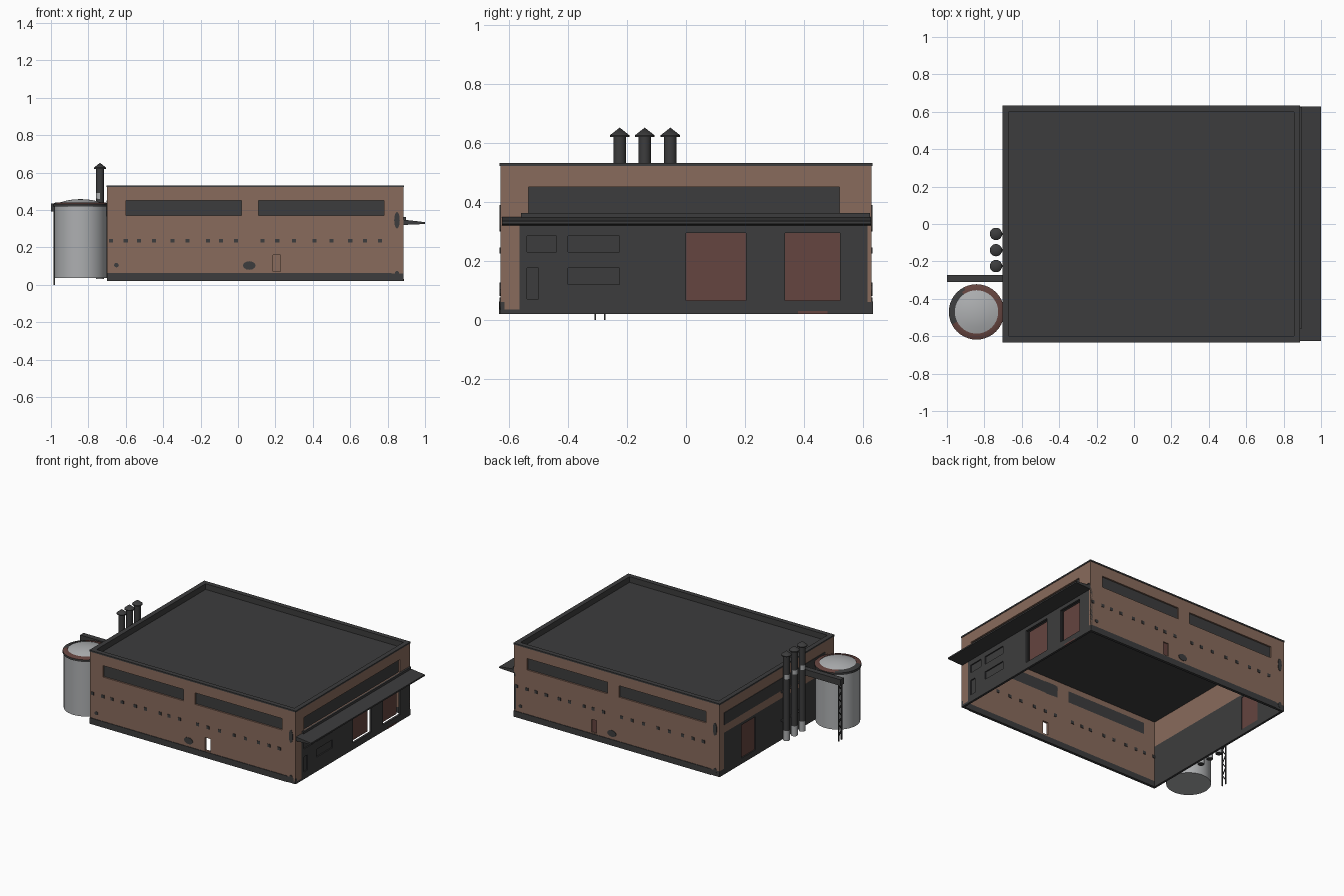
import bpy, bmesh, math
from mathutils import Matrix, Vector

if "Cube" in bpy.data.objects:
    bpy.data.objects.remove(bpy.data.objects["Cube"])


def material(name, r, g, b):
    m = bpy.data.materials.new(name)
    m.diffuse_color = (r, g, b, 1)
    m.use_nodes = True
    m.node_tree.nodes["Principled BSDF"].inputs["Base Color"].default_value = m.diffuse_color
    return m


BRICK = material("brown_brick", 0.25, 0.147, 0.107)
DARK = material("dark_metal", 0.046, 0.046, 0.047)
RUST = material("rusty_red", 0.13, 0.058, 0.05)
STEEL = material("pale_steel", 0.42, 0.43, 0.44)

X0, X1, Y, Z0, Z1 = -0.70, 0.885, 0.63, 0.02, 0.53


# Wall frames: local x runs along the wall, local y is up, local z is outward
def frame(u, out, origin):
    m = Matrix((u, (0, 0, 1), out)).transposed().to_4x4()
    m.translation = Vector(origin)
    return m


FRONT = frame((1, 0, 0), (0, -1, 0), (0, -Y, 0))
BACK = frame((-1, 0, 0), (0, 1, 0), (X0 + X1, Y, 0))
RIGHT = frame((0, 1, 0), (1, 0, 0), (X1, 0, 0))
LEFT = frame((0, -1, 0), (-1, 0, 0), (X0, 0, 0))
WORLD = Matrix.Identity(4)


def finish(bm, name, mats, m=WORLD):
    bm.transform(m)
    me = bpy.data.meshes.new(name)
    bm.to_mesh(me)
    bm.free()
    for k in mats:
        me.materials.append(k)
    ob = bpy.data.objects.new(name, me)
    bpy.context.collection.objects.link(ob)
    return ob


def box(name, a0, a1, b0, b1, c0, c1, mat, m=WORLD):
    bm = bmesh.new()
    bmesh.ops.create_cube(bm, size=1)
    for v in bm.verts:
        v.co = Vector(((a0 + a1) / 2 + v.co.x * (a1 - a0),
                       (b0 + b1) / 2 + v.co.y * (b1 - b0),
                       (c0 + c1) / 2 + v.co.z * (c1 - c0)))
    return finish(bm, name, [mat], m)


def lathe(name, profile, x, y, mats, n=32, rule=None, smooth=True):
    bm = bmesh.new()
    vs = [bm.verts.new((r, 0, z)) for r, z in profile]
    es = [bm.edges.new(p) for p in zip(vs, vs[1:])]
    bmesh.ops.spin(bm, geom=vs + es, axis=(0, 0, 1), cent=(0, 0, 0),
                   angle=2 * math.pi, steps=n, use_duplicate=False)
    bmesh.ops.remove_doubles(bm, verts=bm.verts, dist=1e-5)
    bmesh.ops.recalc_face_normals(bm, faces=bm.faces)
    for f in bm.faces:
        c = f.calc_center_median()
        f.smooth = smooth
        if rule:
            f.material_index = rule(c)
    for e in bm.edges:
        if len(e.link_faces) == 2 and e.calc_face_angle(0) > 0.6:
            e.smooth = False
    return finish(bm, name, mats, Matrix.Translation((x, y, 0)))


def disc(name, u, v, ru, rv, m):
    bm = bmesh.new()
    bmesh.ops.create_cone(bm, cap_ends=True, segments=12, radius1=1, radius2=1, depth=1)
    bmesh.ops.scale(bm, vec=(ru, rv, 0.006), verts=bm.verts)
    bmesh.ops.translate(bm, vec=(u, v, 0), verts=bm.verts)
    return finish(bm, name, [DARK], m)


# Wall as a grid of cells with holes, dark cladding zones and a thickness
def wall(name, u0, u1, holes, zones, m):
    rects = holes + zones
    us = sorted({u0, u1, *[r[0] for r in rects], *[r[1] for r in rects]})
    vs = sorted({Z0, Z1, *[r[2] for r in rects], *[r[3] for r in rects]})

    def hit(rs, u, v):
        return any(r[0] < u < r[1] and r[2] < v < r[3] for r in rs)
    bm = bmesh.new()
    pts = {}
    for i in range(len(us) - 1):
        for j in range(len(vs) - 1):
            u, v = (us[i] + us[i + 1]) / 2, (vs[j] + vs[j + 1]) / 2
            if hit(holes, u, v):
                continue
            keys = [(i, j), (i + 1, j), (i + 1, j + 1), (i, j + 1)]
            for k in keys:
                if k not in pts:
                    pts[k] = bm.verts.new((us[k[0]], vs[k[1]], 0))
            f = bm.faces.new([pts[k] for k in keys])
            f.material_index = int(hit(zones, u, v))
    ob = finish(bm, name, [BRICK, DARK], m)
    s = ob.modifiers.new("thickness", "SOLIDIFY")
    s.thickness, s.offset = 0.015, -1


def panel(name, r, depth, mat, m):
    box(name, r[0] - 0.003, r[1] + 0.003, r[2] - 0.003, r[3] + 0.003,
        -depth - 0.004, -depth, mat, m)


# Long side walls: strip windows, small vents, stains and a doorway
vents = [-0.68, -0.6, -0.53, -0.45, -0.35, -0.27, -0.16, -0.09, -0.01,
         0.13, 0.21, 0.3, 0.41, 0.5, 0.6, 0.68, 0.76]
for side, m, door_u, hole_u in (("front", FRONT, 0.208, 0.06), ("back", BACK, -0.083, 0.055)):
    wins = [(-0.6, 0.02, 0.37, 0.45), (0.11, 0.78, 0.37, 0.45)]
    door = (door_u - 0.02, door_u + 0.02, 0.07, 0.16)
    wall(side + "_wall", X0, X1, wins + [door], [(X0, X1, Z0, 0.06)], m)
    for w in wins:
        panel(side + "_window", w, 0.011, DARK, m)
    if side == "back":
        panel("back_door", door, 0.008, RUST, m)
    for u in vents:
        box(side + "_vent", u - 0.011, u + 0.011, 0.225, 0.246, -0.018, 0.003, DARK, m)
    box(side + "_plinth", X0, 0.82, Z0, 0.062, -0.002, 0.004, DARK, m)
    disc(side + "_hatch", hole_u, 0.103, 0.034, 0.023, m)
    disc(side + "_small_outlet", -0.65, 0.105, 0.013, 0.012, m)
    disc(side + "_corner_patch", 0.85, 0.345, 0.015, 0.045, m)
    disc(side + "_low_patch", 0.85, 0.055, 0.013, 0.02, m)

# Right wall: cladding, strip window, loading doors and office openings
strip = (-0.535, 0.52, 0.36, 0.45)
doors = [(0.0, 0.203, 0.065, 0.295), (0.335, 0.522, 0.065, 0.295)]
small = [(-0.54, -0.44, 0.23, 0.285), (-0.4, -0.225, 0.23, 0.285),
         (-0.4, -0.225, 0.12, 0.175), (-0.54, -0.5, 0.07, 0.175)]
wall("right_wall", -Y, Y, [strip] + doors + small,
     [(-0.565, Y, Z0, 0.33), (-Y, Y, Z0, 0.035)], RIGHT)
panel("right_window", strip, 0.011, DARK, RIGHT)
for r in small:
    panel("office_window", r, 0.008, DARK, RIGHT)
for r in doors:
    panel("loading_door", r, 0.03, RUST, RIGHT)
box("base_stain", 0.38, 0.48, Z0, 0.03, 0, 0.002, RUST, RIGHT)

# Left wall: dark lower half, strip window and door
ldoor = (-0.39, -0.235, 0.06, 0.29)
wall("left_wall", -Y, Y, [ldoor], [(-0.58, Y, Z0, 0.31), (-Y, Y, Z0, 0.06)], LEFT)
panel("left_door", ldoor, 0.008, RUST, LEFT)
box("left_window", -0.58, 0.53, 0.365, 0.45, -0.002, 0.003, DARK, LEFT)

# Canopy over the loading doors, a tapering slab
bm = bmesh.new()
prof = [(0, 0.32), (0, 0.348), (0.115, 0.335), (0.115, 0.325)]
f = bm.faces.new([bm.verts.new((X1 + x, -0.625, z)) for x, z in prof])
ext = bmesh.ops.extrude_face_region(bm, geom=[f])
bmesh.ops.translate(bm, vec=(0, 1.253, 0),
                    verts=[g for g in ext["geom"] if isinstance(g, bmesh.types.BMVert)])
bmesh.ops.recalc_face_normals(bm, faces=bm.faces)
finish(bm, "canopy", [DARK])
box("canopy_ledge", X1, X1 + 0.012, -0.56, 0.625, 0.34, 0.362, DARK)

# Sunken roof with dark parapet lining and cap
box("roof", X0 + 0.01, X1 - 0.01, -Y + 0.01, Y - 0.01, 0.487, 0.492, DARK)
for part, a, z0, z1 in (("parapet_lining", 0.014, 0.49, 0.525), ("parapet_cap", -0.003, 0.522, 0.532)):
    for s in (-1, 1):
        ya, yb = sorted((s * (Y - a), s * (Y - 0.03)))
        box(part, X0 + a, X1 - a, ya, yb, z0, z1, DARK)
    box(part, X0 + a, X0 + 0.03, -Y + 0.03, Y - 0.03, z0, z1, DARK)
    box(part, X1 - 0.03, X1 - a, -Y + 0.03, Y - 0.03, z0, z1, DARK)

# Storage tank with low dome and rusty rim
TX, TY = -0.842, -0.47
lathe("tank", [(0, 0.035), (0.141, 0.035), (0.141, 0.43), (0.12, 0.437),
               (0.08, 0.449), (0.04, 0.456), (0, 0.458)], TX, TY, [STEEL], 40)
lathe("tank_rim", [(0.14, 0.418), (0.148, 0.418), (0.148, 0.433), (0.132, 0.44),
                   (0.116, 0.441), (0.116, 0.43), (0.14, 0.418)],
      TX, TY, [DARK, RUST], 40,
      lambda c: int(c.length > 0 and c.z > 0.428 and c.x - c.y * 0.3 > -0.1))

# Three exhaust stacks with conical caps
for y in (-0.225, -0.14, -0.053):
    lathe("exhaust_stack", [(0, 0.03), (0.021, 0.03), (0.021, 0.1), (0.021, 0.46),
                            (0.021, 0.49), (0.021, 0.622), (0, 0.622)],
          -0.738, y, [DARK, STEEL], 20,
          lambda c: int(0.03 < c.z < 0.1 or (0.46 < c.z < 0.49 and c.x < 0)))
    lathe("stack_cap", [(0, 0.62), (0.033, 0.62), (0.033, 0.626), (0, 0.652)],
          -0.738, y, [DARK], 20)
    for z in (0.15, 0.35):
        box("stack_bracket", -0.725, X0, y - 0.006, y + 0.006, z, z + 0.012, DARK)

# Pipe bridge and its lattice support
box("pipe_bridge", -1.0, X0 + 0.01, -0.31, -0.272, 0.392, 0.434, DARK)
for y in (-0.308, -0.276):
    box("support_post", -0.987, -0.979, y - 0.003, y + 0.003, 0, 0.395, DARK)
for i in range(8):
    z = 0.03 + i * 0.045
    bm = bmesh.new()
    bmesh.ops.create_cube(bm, size=1)
    bmesh.ops.scale(bm, vec=(0.005, 0.054, 0.005), verts=bm.verts)
    tilt = math.atan2(0.045, 0.032) * (1 if i % 2 else -1)
    finish(bm, "support_brace", [DARK],
           Matrix.Translation((-0.983, -0.292, z + 0.022)) @ Matrix.Rotation(tilt, 4, 'X'))
